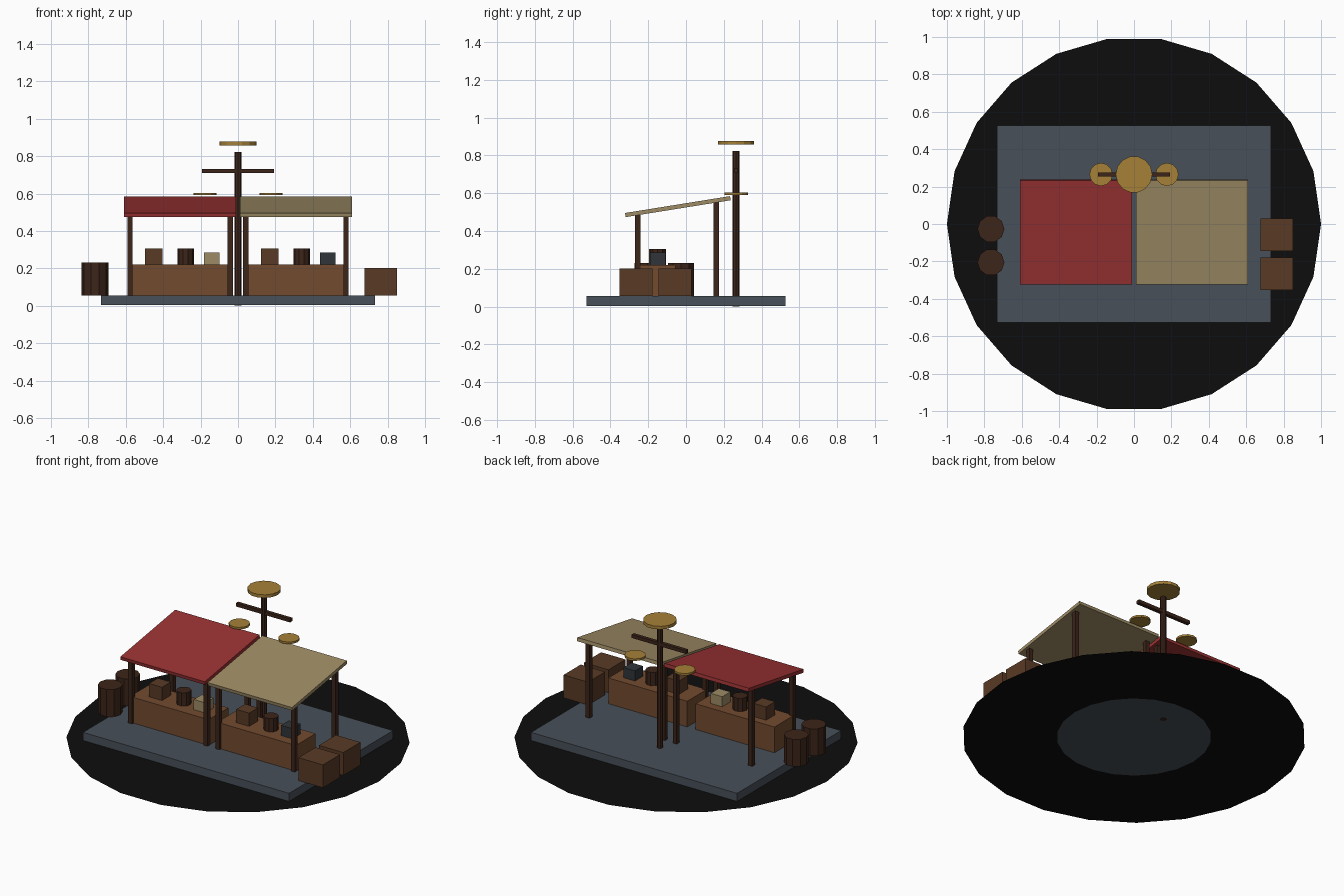
import bpy, bmesh
from math import cos, sin, tau, atan2

if "Cube" in bpy.data.objects:
    bpy.data.objects.remove(bpy.data.objects["Cube"])

COL = {
    "black": (.004, .004, .004), "stone": (.065, .08, .1), "wood": (.17, .07, .028),
    "crate": (.1, .043, .018), "dark_wood": (.045, .018, .01), "red": (.32, .032, .032),
    "cream": (.34, .26, .13), "gold": (.38, .22, .04), "slate": (.03, .036, .042),
}
MATS = {}
for n, c in COL.items():
    MATS[n] = bpy.data.materials.new(n)
    MATS[n].diffuse_color = (*c, 1)


def finish(name, bm, mat, loc=(0, 0, 0), rot_x=0):
    bmesh.ops.recalc_face_normals(bm, faces=bm.faces)
    me = bpy.data.meshes.new(name)
    bm.to_mesh(me)
    bm.free()
    me.materials.append(MATS[mat])
    ob = bpy.data.objects.new(name, me)
    ob.location = loc
    ob.rotation_euler.x = rot_x
    bpy.context.collection.objects.link(ob)
    return ob


def box(name, mat, x, y, z, sx, sy, sz, rot_x=0):
    """Box centred on x, y with its underside at z."""
    bm = bmesh.new()
    bmesh.ops.create_cube(bm, size=1)
    bmesh.ops.scale(bm, vec=(sx, sy, sz), verts=bm.verts)
    return finish(name, bm, mat, (x, y, z + sz / 2), rot_x)


def cyl(name, mat, x, y, z, r, h, n):
    """Upright n-sided prism with a corner on the x axis."""
    bm = bmesh.new()
    ring = [bm.verts.new((r * cos(tau * i / n), r * sin(tau * i / n), 0)) for i in range(n)]
    face = bm.faces.new(ring)
    top = bmesh.ops.extrude_face_region(bm, geom=[face])["geom"]
    bmesh.ops.translate(bm, vec=(0, 0, h), verts=[v for v in top if isinstance(v, bmesh.types.BMVert)])
    return finish(name, bm, mat, (x, y, z))


# flat ground ring, open in the middle
N = 22
bm = bmesh.new()
rings = [[bm.verts.new((r * cos(tau * i / N), r * sin(tau * i / N), 0)) for i in range(N)]
         for r in (.45, 1)]
for i in range(N):
    j = (i + 1) % N
    bm.faces.new((rings[0][i], rings[1][i], rings[1][j], rings[0][j]))
finish("ground_ring", bm, "black")

# paved platform
TOP = .055
box("platform", "stone", 0, 0, .003, 1.465, 1.055, TOP - .003)

# two market stalls
slope = atan2(.09, .56)
for side, cx, cloth, goods in (("left", -.31, "red", "cream"), ("right", .31, "cream", "slate")):
    box(side + "_counter", "wood", cx, -.155, TOP, .56, .2, .165)
    box(side + "_awning", cloth, cx, -.043, .518, .6, .563, .022, slope)
    for dx in (-.268, .268):
        box(side + "_front_post", "dark_wood", cx + dx, -.255, TOP, .028, .028, .43)
        box(side + "_back_post", "dark_wood", cx + dx, .16, TOP, .028, .028, .5)
    # goods on the counter
    box(side + "_goods_crate", "crate", cx - .14, -.15, .22, .092, .09, .085)
    cyl(side + "_goods_keg", "dark_wood", cx + .03, -.15, .22, .044, .085, 10)
    box(side + "_goods_parcel", goods, cx + .17, -.15, .22, .082, .082, .065)

# barrels on the left, crates on the right
for y in (-.205, -.027):
    cyl("barrel", "dark_wood", -.765, y, TOP, .072, .175, 10)
for y in (-.265, -.058):
    box("crate", "crate", .763, y, TOP, .174, .174, .147)

# lamp post with crossbar and gold discs
PY = .265
cyl("lamp_pole", "dark_wood", 0, PY, 0, .018, .823, 8)
box("lamp_crossbar", "dark_wood", 0, PY, .71, .385, .023, .022)
cyl("top_disc", "gold", 0, PY, .857, .098, .02, 14)
for x in (-.176, .176):
    cyl("side_disc", "gold", x, PY, .591, .062, .013, 12)

for m in bpy.data.materials:
    if m.users and not m.is_grease_pencil:
        m.use_nodes = True
        m.node_tree.nodes["Principled BSDF"].inputs["Base Color"].default_value = m.diffuse_color
